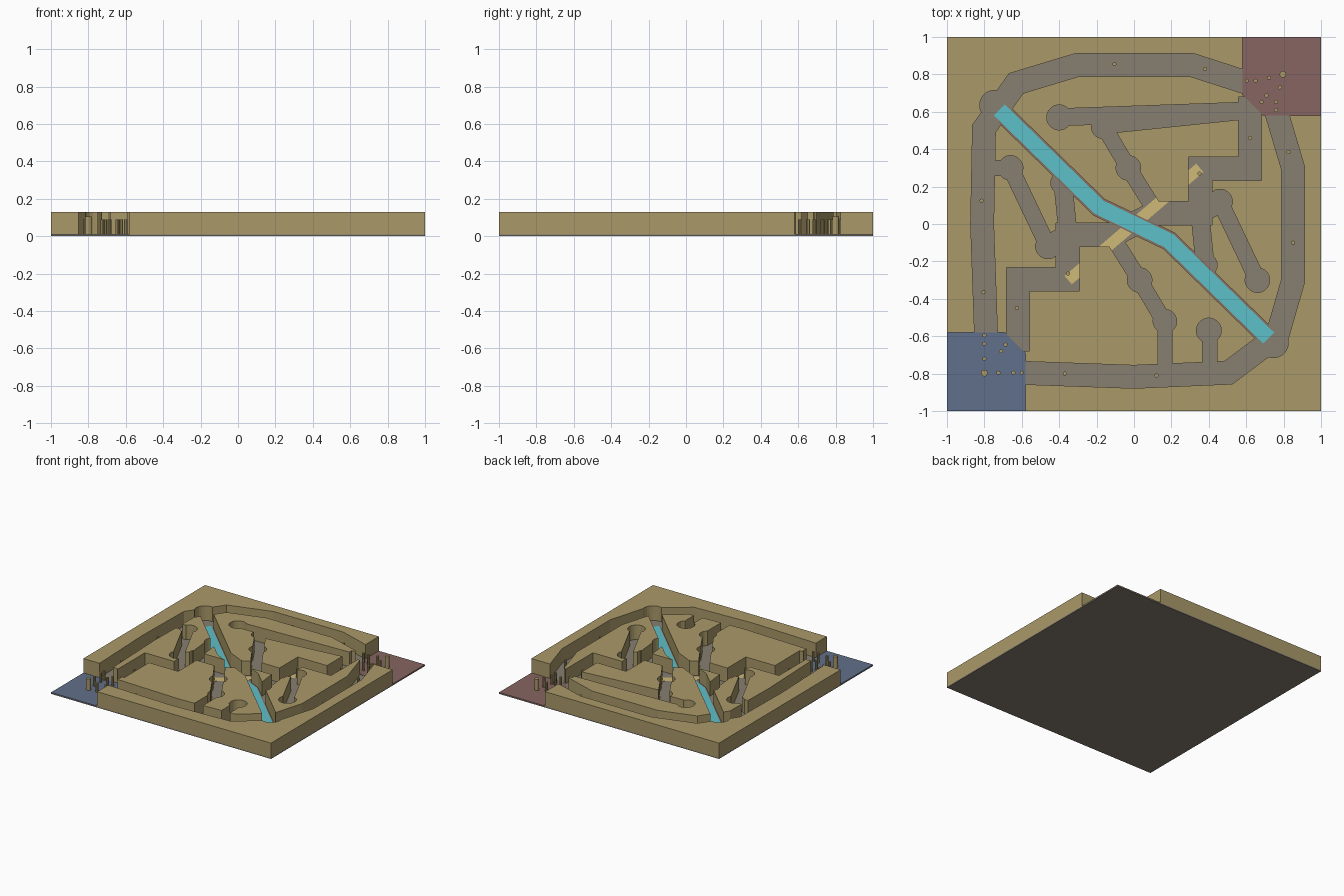
import bpy, bmesh, math
from mathutils import Vector

if "Cube" in bpy.data.objects:
    bpy.data.objects.remove(bpy.data.objects["Cube"])


def material(name, rgb):
    m = bpy.data.materials.new(name)
    m.diffuse_color = (*rgb, 1)
    m.use_nodes = True
    m.node_tree.nodes["Principled BSDF"].inputs["Base Color"].default_value = m.diffuse_color
    return m


SAND = material("sand", (0.40, 0.32, 0.14))
STONE = material("stone", (0.24, 0.21, 0.165))
BLUE = material("blue_ground", (0.12, 0.16, 0.26))
RED = material("red_ground", (0.24, 0.13, 0.12))
WATER = material("water", (0.11, 0.53, 0.58))
PALE = material("pale_sand", (0.63, 0.49, 0.19))
MUD = material("mud", (0.25, 0.16, 0.12))


def prism(name, pts, z0, z1, mat=None):
    """Extrude a flat outline from z0 to z1."""
    bm = bmesh.new()
    f = bm.faces.new([bm.verts.new((x, y, z0)) for x, y in pts])
    top = bmesh.ops.extrude_face_region(bm, geom=[f])["geom"]
    bmesh.ops.translate(bm, vec=(0, 0, z1 - z0),
                        verts=[v for v in top if isinstance(v, bmesh.types.BMVert)])
    bmesh.ops.recalc_face_normals(bm, faces=bm.faces)
    me = bpy.data.meshes.new(name)
    bm.to_mesh(me)
    bm.free()
    ob = bpy.data.objects.new(name, me)
    bpy.context.collection.objects.link(ob)
    if mat:
        me.materials.append(mat)
    return ob


def stroke(path, width):
    """Outline of a mitred band along a path."""
    p = [Vector(q) for q in path]
    d = [(b - a).normalized() for a, b in zip(p, p[1:])]
    left, right = [], []
    for i, q in enumerate(p):
        a, b = d[max(i - 1, 0)], d[min(i, len(d) - 1)]
        t = (a + b).normalized()
        n = Vector((-t.y, t.x)) * (width / 2 / t.dot(a))
        left.append(q + n)
        right.append(q - n)
    return left + right[::-1]


def circle(c, r, n):
    return [(c[0] + r * math.cos(math.tau * (i + .5) / n),
             c[1] + r * math.sin(math.tau * (i + .5) / n)) for i in range(n)]


def turned(pts):
    """Half turn about the centre."""
    return [(-x, -y) for x, y in pts]


FLOOR, TOP = 0.01, 0.13
SQUARE = [(-1, -1), (1, -1), (1, 1), (-1, 1)]
BASE = [(-1, -1), (-.58, -1), (-.58, -.69), (-.69, -.58), (-1, -.58)]
BASE_CUT = [(-1.1, -1.1), (-.58, -1.1), (-.58, -.69), (-.69, -.58), (-1.1, -.58)]
RIVER = [(-.72, .61), (-.187, .09), (.187, -.09), (.72, -.61)]

# outlines cut through the plateau
cuts = [BASE_CUT, turned(BASE_CUT), stroke(RIVER, .102)]
# outer lanes
cuts.append(stroke([(-.79, -.62), (-.812, 0), (-.802, .51), (-.63, .752),
                    (-.305, .85), (.31, .85), (.62, .75)], .122))
cuts.append(stroke([(.755, .62), (.85, .3), (.85, -.305), (.765, -.6),
                    (.505, -.795), (0, -.817), (-.62, -.795)], .122))
# stepped middle lane
half = [(-.62, -.68), (-.62, -.296), (-.355, -.296), (-.355, -.058), (-.11, -.058)]
cuts.append(stroke(half + turned(half)[::-1], .125))
# symmetric side paths and round camps
paths = [
    ([(-.66, .3), (-.46, -.12)], .085),
    ([(-.46, -.11), (-.36, -.06)], .10),
    ([(-.38, .22), (-.352, -.06)], .095),
    ([(-.16, .52), (-.03, .3), (.12, .06)], .083),
]
camps = [((-.66, .3), .066), ((-.46, -.12), .066), ((-.40, .57), .067),
         ((-.165, .52), .063), ((-.03, .3), .066), ((-.385, .22), .06),
         ((-.745, .635), .08)]
for path, w in paths:
    cuts += [stroke(path, w), stroke(turned(path), w)]
for c, r in camps:
    cuts += [circle(c, r, 24), turned(circle(c, r, 24))]
# one-sided links between camps and lanes
cuts += [stroke([(-.8, .3), (-.66, .3)], .08),
         stroke([(-.4, .571), (.63, .607)], .09),
         stroke([(-.16, .527), (.63, .609)], .088),
         stroke([(.167, -.5), (.167, -.8)], .075),
         stroke([(.405, -.56), (.405, -.8)], .075)]

# floor slab and plateau
prism("floor_slab", SQUARE, 0, FLOOR, STONE)
plateau = prism("plateau", SQUARE, FLOOR, TOP, SAND)
cutters = []
for outline in cuts:
    c = prism("lane_cutter", outline, -.2, .4)
    c.hide_render = True
    cutters.append(c)
    m = plateau.modifiers.new("cut", 'BOOLEAN')
    m.operation, m.solver, m.object = 'DIFFERENCE', 'EXACT', c
bpy.context.view_layer.update()
deps = bpy.context.evaluated_depsgraph_get()
carved = bpy.data.meshes.new_from_object(plateau.evaluated_get(deps))
plateau.modifiers.clear()
plateau.data = carved
carved.materials.clear()
carved.materials.append(SAND)
for c in cutters:
    bpy.data.objects.remove(c)

# coloured ground
prism("blue_base", BASE, .004, .012, BLUE)
prism("red_base", turned(BASE), .004, .012, RED)
prism("mid_road", stroke([(-.352, -.3), (.352, .3)], .06), .004, .0115, PALE)
prism("river_bed", stroke([(-.69, .58)] + RIVER[1:3] + [(.69, -.58)], .1), .004, .0125, MUD)
prism("river", stroke(RIVER, .083), .004, .014, WATER)

# towers
towers = [(-.8, -.595), (-.8, -.64), (-.8, -.72), (-.687, -.645), (-.71, -.68),
          (-.725, -.795), (-.645, -.795), (-.6, -.795),
          (.603, .766), (.65, .766), (.722, .782), (.78, .73), (.708, .687),
          (.682, .653), (.76, .653), (.76, .61),
          (-.815, .125), (-.805, -.365), (-.625, -.45), (-.353, -.265),
          (-.37, -.8), (.12, -.81), (-.105, .855), (.38, .83),
          (.62, .46), (.35, .27), (.825, .385), (.85, -.1)]
for t in towers:
    prism("tower", circle(t, .011, 10), .004, .09, SAND)
for c in ((-.8, -.797), (.796, .8)):
    prism("base_core", circle(c, .018, 12), .004, .105, SAND)
